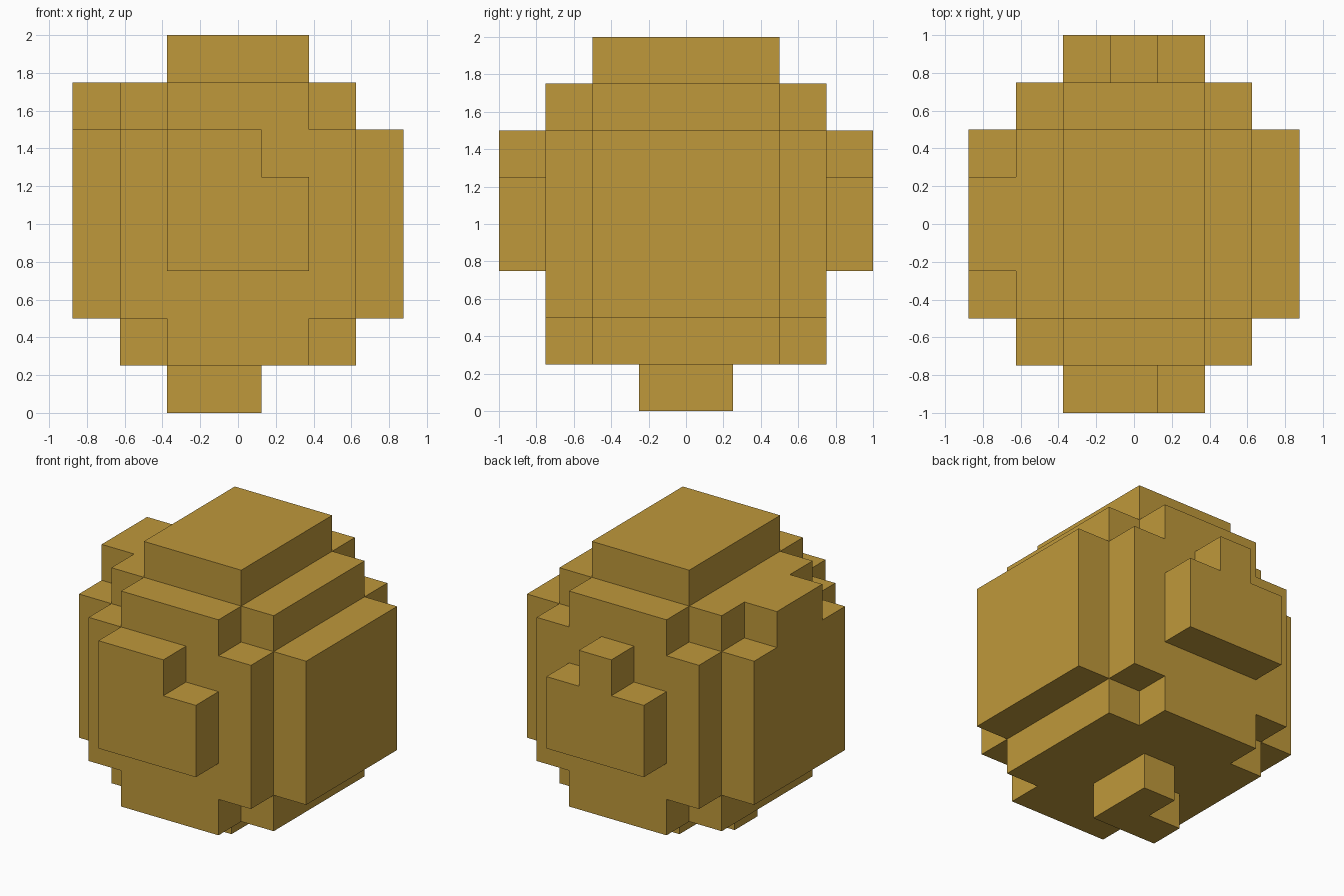
import bpy, bmesh, math
from mathutils import Vector

STEP = 0.25
ORIGIN = Vector((-0.875, -1.0, 0.0))

cube = bpy.data.objects.get("Cube")
if cube:
    bpy.data.objects.remove(cube, do_unlink=True)

# Single colour
gold = bpy.data.materials.new("ochre_gold")
gold.use_nodes = True
colour = (0.52, 0.315, 0.043, 1)
gold.diffuse_color = colour
gold.node_tree.nodes["Principled BSDF"].inputs["Base Color"].default_value = colour

cells = {}  # grid cell -> part name


def cell_range(lo, hi, axis):
    return range(round((lo - ORIGIN[axis]) / STEP), round((hi - ORIGIN[axis]) / STEP))


def box(part, xs, ys, zs):
    """Fill a block of grid cells with a part; None removes them."""
    for i in cell_range(*xs, 0):
        for j in cell_range(*ys, 1):
            for k in cell_range(*zs, 2):
                if part:
                    cells.setdefault((i, j, k), part)
                else:
                    cells.pop((i, j, k), None)


def sym(half):
    return (-half, half)


NARROW, WIDE, MID, DEEP = sym(0.375), sym(0.625), sym(0.5), sym(0.75)
SIDE_Z = (0.5, 1.5)

# Body: full core, with cross-shaped upper and lower tiers
box("body", WIDE, DEEP, SIDE_Z)
box("body", NARROW, DEEP, (0.25, 1.75))
box("body", WIDE, MID, (0.25, 1.75))

# Top cap
box("top_cap", NARROW, MID, (1.75, 2.0))

# Side panels, the right one with a raised tab
box("left_panel", (0.625, 0.875), MID, SIDE_Z)
box("right_panel", (-0.875, -0.625), MID, SIDE_Z)
box("right_panel", (-0.875, -0.625), sym(0.25), (1.5, 1.75))

# Front plate with one stepped upper corner
box("front_plate", NARROW, (-1.0, -0.75), (0.75, 1.5))
box(None, (0.125, 0.375), (-1.0, -0.75), (1.25, 1.5))

# Back plate with a central tab
box("back_plate", NARROW, (0.75, 1.0), (0.75, 1.25))
box("back_plate", sym(0.125), (0.75, 1.0), (1.25, 1.5))

# L-shaped foot
box("foot", (-0.375, 0.125), sym(0.25), (0, 0.25))
box(None, (-0.375, -0.125), (0, 0.25), (0, 0.25))


def build_part(part):
    """Make the exposed outer skin of one part."""
    bm = bmesh.new()
    for cell in (c for c, name in cells.items() if name == part):
        centre = ORIGIN + (Vector(cell) + Vector((0.5, 0.5, 0.5))) * STEP
        for axis in range(3):
            for sign in (-1, 1):
                neighbour = list(cell)
                neighbour[axis] += sign
                if tuple(neighbour) in cells:
                    continue
                n, u, v = Vector(), Vector(), Vector()
                n[axis] = sign
                u[(axis + 1) % 3] = 1
                v = n.cross(u)
                corners = (u + v, v - u, -u - v, u - v)
                bm.faces.new([bm.verts.new(centre + (n + c) * STEP / 2) for c in corners])
    bmesh.ops.remove_doubles(bm, verts=bm.verts, dist=0.001)
    bmesh.ops.dissolve_limit(bm, angle_limit=math.radians(1),
                             verts=bm.verts, edges=bm.edges)
    mesh = bpy.data.meshes.new(part)
    bm.to_mesh(mesh)
    bm.free()
    mesh.materials.append(gold)
    bpy.context.collection.objects.link(bpy.data.objects.new(part, mesh))


for part in dict.fromkeys(cells.values()):
    build_part(part)
